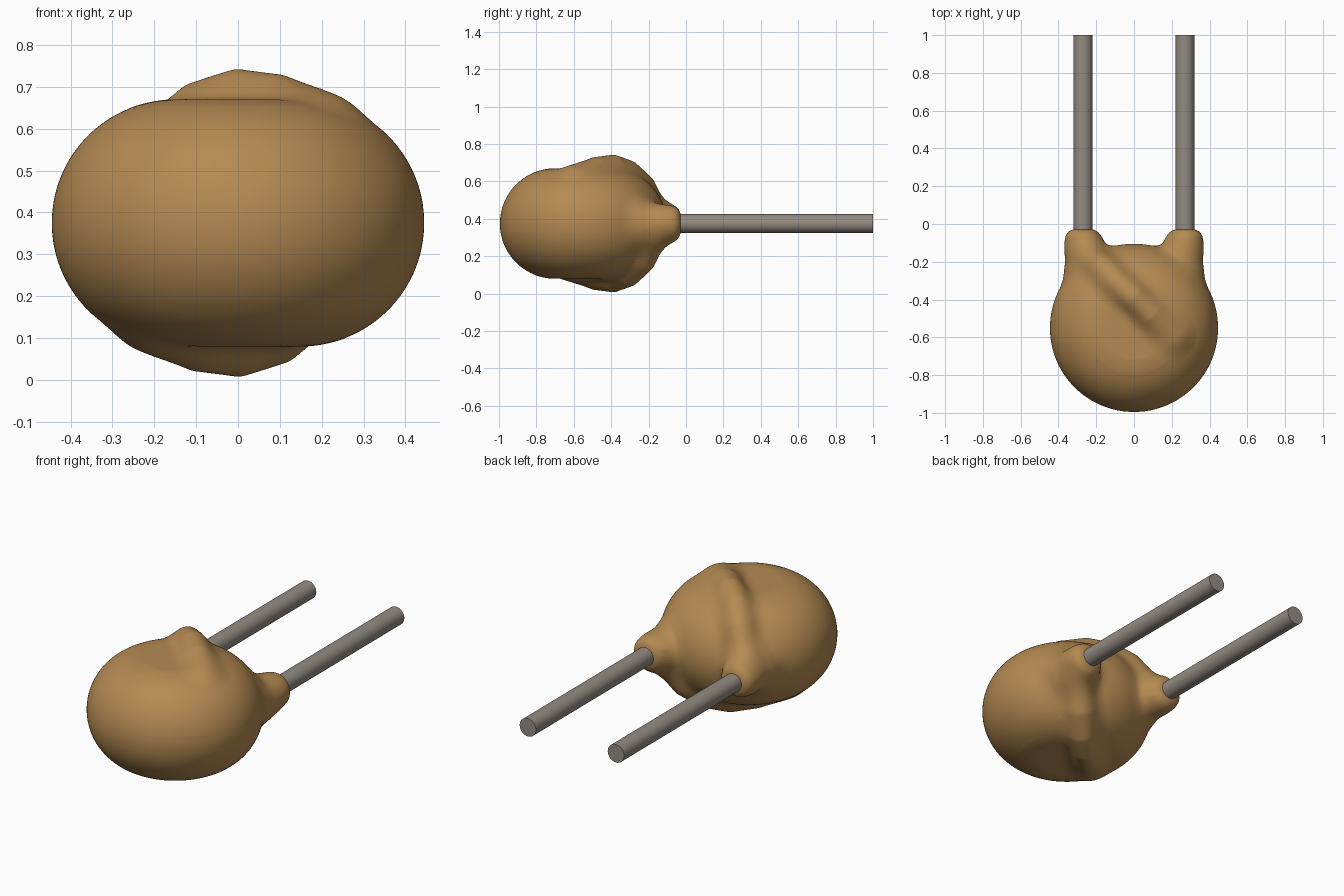
import bpy, bmesh, math
from mathutils import Vector

cube = bpy.data.objects.get("Cube")
if cube:
    bpy.data.objects.remove(cube, do_unlink=True)

CENTER = Vector((0, -0.55, 0.375))
LEAD_X, LEAD_R = 0.27, 0.05


def material(name, rgb, rough):
    m = bpy.data.materials.new(name)
    m.use_nodes = True
    m.diffuse_color = (*rgb, 1)
    b = m.node_tree.nodes["Principled BSDF"]
    b.inputs["Base Color"].default_value = (*rgb, 1)
    b.inputs["Roughness"].default_value = rough
    return m


tan = material("tan coating", (0.46, 0.255, 0.085), 0.5)
grey = material("grey metal", (0.29, 0.26, 0.225), 0.5)


def finish(name, bm, mat, angle):
    me = bpy.data.meshes.new(name)
    bm.to_mesh(me)
    bm.free()
    ob = bpy.data.objects.new(name, me)
    bpy.context.collection.objects.link(ob)
    me.materials.append(mat)
    bpy.ops.object.select_all(action='DESELECT')
    ob.select_set(True)
    bpy.context.view_layer.objects.active = ob
    bpy.ops.object.shade_smooth_by_angle(angle=math.radians(angle))
    return ob


# Hidden wire under the coating, relative to the body centre: the second
# wire is the first turned half way round the lead direction
WIRE = [Vector(p) for p in ((-0.27, 0.43, 0.0), (-0.24, 0.38, 0.08),
                            (-0.17, 0.32, 0.20), (-0.09, 0.24, 0.275),
                            (0.0, 0.16, 0.305), (0.09, 0.07, 0.292),
                            (0.20, -0.04, 0.235))]
WIRE_R = 0.062


def segments(points):
    return [(a, b - a, (b - a).length_squared) for a, b in zip(points, points[1:])]


WIRES = [segments(WIRE), segments([Vector((-p.x, p.y, -p.z)) for p in WIRE])]


def blend(a, b, k):
    """Smooth union of two distances."""
    h = k - abs(a - b)
    return min(a, b) - (h * h / (4 * k) if h > 0 else 0)


def wire_distance(p, segs):
    best = 9
    for a, d, l2 in segs:
        v = p - a
        t = min(max(v.dot(d) / l2, 0), 1)
        best = min(best, (v - d * t).length_squared)
    return math.sqrt(best) - WIRE_R


def collar_distance(p):
    """Short rounded sleeve where each lead leaves the coating."""
    rnd = 0.018
    q = math.hypot(abs(p.x) - LEAD_X, p.z) - 0.071 + rnd
    h = abs(p.y - 0.40) - 0.097 + rnd
    return min(max(q, h), 0) + math.hypot(max(q, 0), max(h, 0)) - rnd


def coating(p):
    # round-edged disc
    d = math.hypot(max(math.hypot(p.x, p.y) - 0.15, 0), p.z) - 0.295
    if p.y < -0.3:
        return d
    d = blend(d, wire_distance(p, WIRES[0 if p.z > 0 else 1]), 0.08) \
        if abs(p.z) > 0.16 else blend(blend(d, wire_distance(p, WIRES[0]), 0.08),
                                      wire_distance(p, WIRES[1]), 0.08)
    if p.y > 0.1:
        d = blend(d, collar_distance(p), 0.13)
    return d


def surface_point(n):
    """Find where a ray from the centre leaves the coating."""
    lo, hi = 0.26, 0.75
    flo, fhi = coating(n * lo), coating(n * hi)
    side = 0
    for _ in range(12):
        t = (lo * fhi - hi * flo) / (fhi - flo)
        f = coating(n * t)
        if abs(f) < 0.0003:
            break
        if f > 0:
            hi, fhi = t, f
            if side == 1:
                flo *= 0.5
            side = 1
        else:
            lo, flo = t, f
            if side == -1:
                fhi *= 0.5
            side = -1
    return n * t


# Coated body
bm = bmesh.new()
bmesh.ops.create_icosphere(bm, subdivisions=7, radius=1)
for v in bm.verts:
    v.co = CENTER + surface_point(v.co.normalized())
finish("coated_body", bm, tan, 60)

# Two straight leads
for name, sx in (("left_lead", 1), ("right_lead", -1)):
    bm = bmesh.new()
    bmesh.ops.create_cone(bm, cap_ends=True, segments=32, radius1=LEAD_R,
                          radius2=LEAD_R, depth=1.2)
    for v in bm.verts:
        x, y, z = v.co
        v.co = (sx * LEAD_X + x, 0.4 + z, CENTER.z - y)
    bmesh.ops.recalc_face_normals(bm, faces=bm.faces)
    finish(name, bm, grey, 40)
